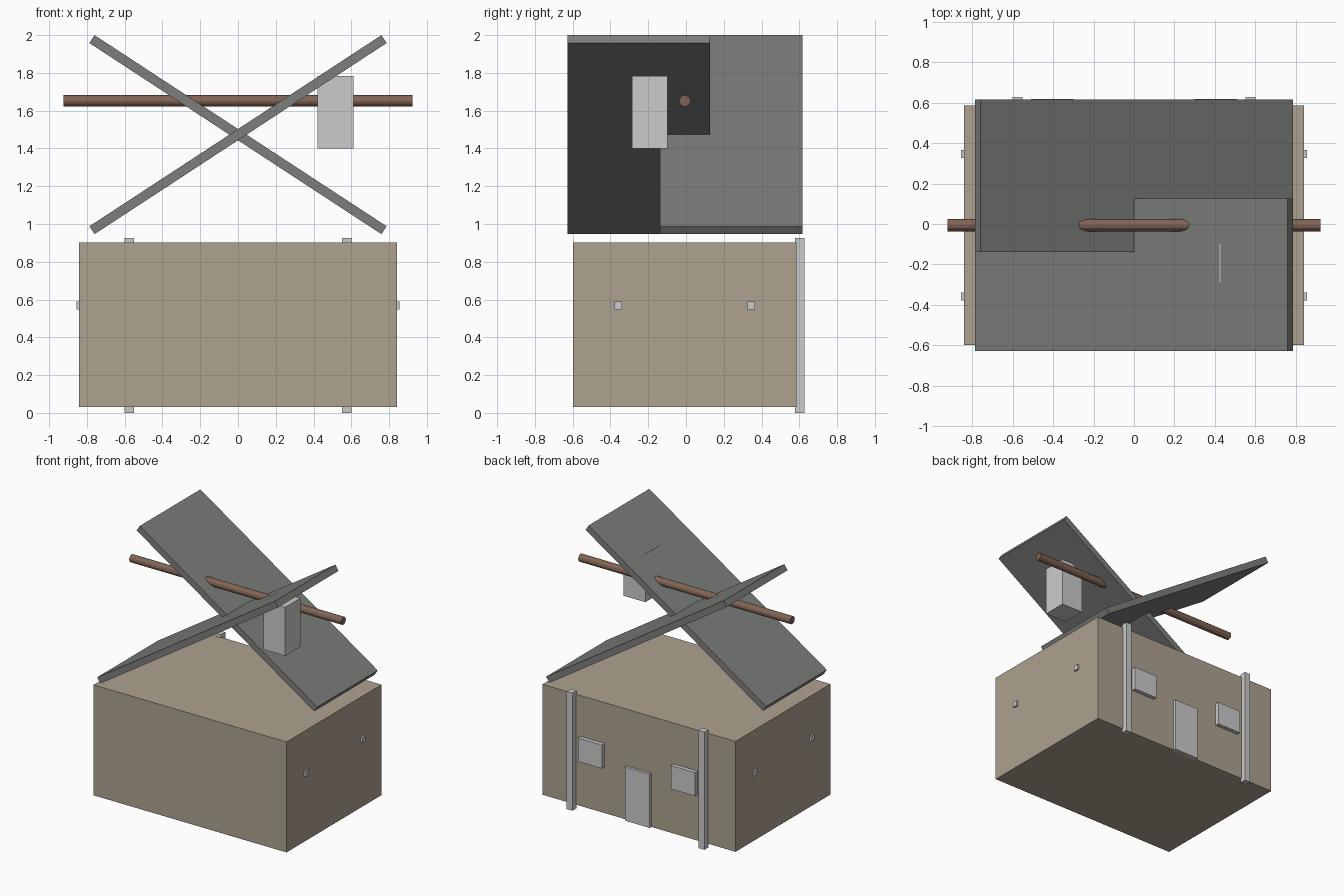
import bpy
from math import radians, pi

if "Cube" in bpy.data.objects:
    bpy.data.objects.remove(bpy.data.objects["Cube"])

YC = -0.006  # centre line of the house; the back posts push the bounds backwards


def material(name, color):
    m = bpy.data.materials.new(name)
    m.diffuse_color = (*color, 1)
    m.use_nodes = True
    m.node_tree.nodes["Principled BSDF"].inputs["Base Color"].default_value = m.diffuse_color
    return m


def box(name, x, y, z, mat=None, tilt=0):
    """Box from (min, max) ranges, optionally tilted about y."""
    spans = (x, y, z)
    bpy.ops.mesh.primitive_cube_add(
        size=1, location=[(a + b) / 2 for a, b in spans], rotation=(0, tilt, 0))
    ob = bpy.context.object
    ob.name = name
    ob.scale = [b - a for a, b in spans]
    if mat:
        ob.data.materials.append(mat)
    return ob


tan = material("wall_tan", (0.42, 0.36, 0.28))
slate = material("roof_slate", (0.2, 0.21, 0.2))
wood = material("beam_wood", (0.22, 0.13, 0.09))

# House body
box("walls", (-0.841, 0.841), (-0.597, 0.585), (0.032, 0.902), tan)

# Crossed roof panels, overlapping along the middle
L, T, ZC = 1.848, 0.05, 1.473
for name, y, sign in (("roof_panel_front", (-0.628, 0.127), -1),
                      ("roof_panel_back", (-0.138, 0.616), 1)):
    box(name, (-L / 2, L / 2), y, (ZC - T / 2, ZC + T / 2), slate, sign * radians(33.2))

# Chimney
box("chimney", (0.422, 0.612), (-0.287, -0.097), (1.4, 1.783))

# Ridge beam through both panels
bpy.ops.mesh.primitive_cylinder_add(vertices=12, radius=0.03, depth=1.846,
                                    location=(0, YC, 1.652), rotation=(0, pi / 2, 0))
beam = bpy.context.object
beam.name = "ridge_beam"
beam.data.materials.append(wood)

# Door on the back wall
box("door", (-0.108, 0.108), (0.57, 0.606), (0.032, 0.455))

# Mirrored posts, windows and side pegs
for side, s in (("left", -1), ("right", 1)):
    def mx(a, b):
        return tuple(sorted((s * a, s * b)))
    box(f"post_{side}", mx(0.55, 0.6), (0.576, 0.628), (0, 0.927))
    box(f"window_{side}", mx(0.3, 0.51), (0.57, 0.617), (0.395, 0.58))
    for place, y in (("front", YC - 0.352), ("back", YC + 0.352)):
        box(f"peg_{side}_{place}", mx(0.82, 0.856), (y - 0.02, y + 0.02), (0.547, 0.589))
